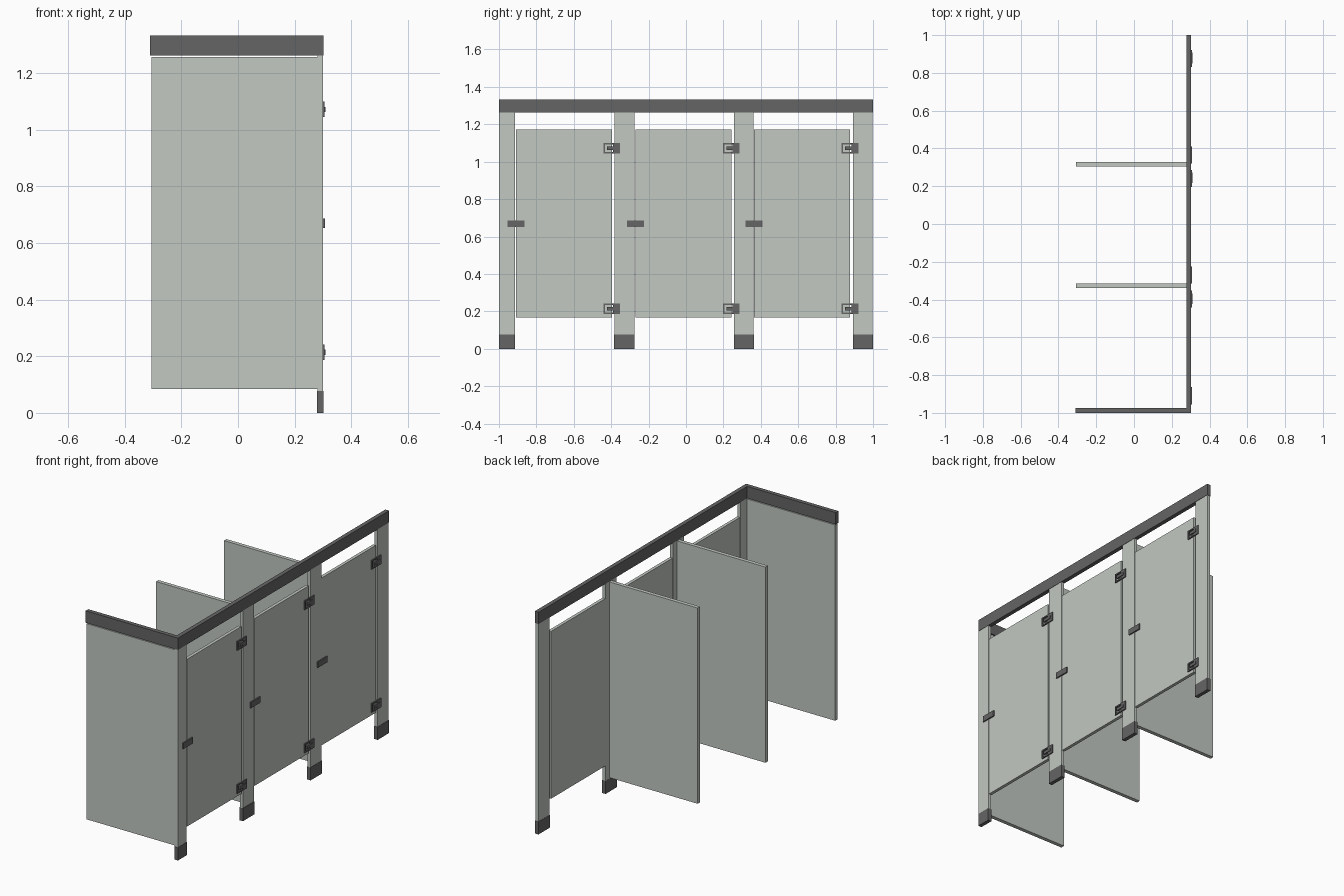
import bpy
import bmesh
from mathutils import Matrix, Vector

if "Cube" in bpy.data.objects:
    bpy.data.objects.remove(bpy.data.objects["Cube"])


def material(name, color):
    m = bpy.data.materials.new(name)
    m.diffuse_color = (*color, 1)
    m.use_nodes = True
    m.node_tree.nodes["Principled BSDF"].inputs["Base Color"].default_value = m.diffuse_color
    return m


PANEL = material("pale_green_grey", (0.54, 0.58, 0.54))
DARK = material("dark_grey", (0.13, 0.13, 0.13))


def boxes(name, mat, *ranges):
    """One object made of boxes, each given as (x0, x1, y0, y1, z0, z1)."""
    bm = bmesh.new()
    for x0, x1, y0, y1, z0, z1 in ranges:
        centre = Vector((x0 + x1, y0 + y1, z0 + z1)) / 2
        size = Matrix.Diagonal((x1 - x0, y1 - y0, z1 - z0, 1))
        bmesh.ops.create_cube(bm, size=1, matrix=Matrix.Translation(centre) @ size)
    mesh = bpy.data.meshes.new(name)
    bm.to_mesh(mesh)
    bm.free()
    mesh.materials.append(mat)
    ob = bpy.data.objects.new(name, mesh)
    bpy.context.collection.objects.link(ob)
    return ob


def hinge(name, y, z):
    """Plate with a C-shaped slot around a raised tongue."""
    x, w, h = 0.298, 0.09, 0.054
    y1, z1 = y + w, z + h
    slot = y + 0.052
    boxes(name, DARK,
          (x, 0.306, slot, y1, z, z1),
          (x, 0.306, y, y + 0.008, z, z1),
          (x, 0.306, y + 0.008, slot, z, z + 0.008),
          (x, 0.306, y + 0.008, slot, z1 - 0.008, z1),
          (x, 0.309, y + 0.019, y + 0.075, z + 0.018, z1 - 0.018))


# Front posts with floor shoes
for i, (y0, y1) in enumerate([(-0.999, -0.915), (-0.383, -0.276),
                              (0.257, 0.362), (0.893, 0.998)], 1):
    boxes(f"post_{i}", PANEL, (0.28, 0.30, y0, y1, 0.01, 1.263))
    boxes(f"post_shoe_{i}", DARK, (0.279, 0.302, y0 - 0.001, y1 + 0.001, 0, 0.077))

# Doors with latch and two hinges each
for i, y in enumerate([-0.91, -0.271, 0.364], 1):
    boxes(f"door_{i}", PANEL, (0.28, 0.299, y, y + 0.514, 0.168, 1.171))
    boxes(f"latch_{i}", DARK, (0.298, 0.307, y - 0.045, y + 0.046, 0.652, 0.687))
    hinge(f"lower_hinge_{i}", y + 0.468, 0.187)
    hinge(f"upper_hinge_{i}", y + 0.468, 1.045)

# Side wall and dividers between stalls
for name, y in (("end_wall", -0.999), ("divider_1", -0.339), ("divider_2", 0.304)):
    boxes(name, PANEL, (-0.306, 0.28, y, y + 0.023, 0.084, 1.257))

# Head rails along the front and the end wall
boxes("front_head_rail", DARK, (0.277, 0.302, -1, 1, 1.262, 1.333))
boxes("end_head_rail", DARK, (-0.31, 0.277, -1, -0.975, 1.262, 1.333))
